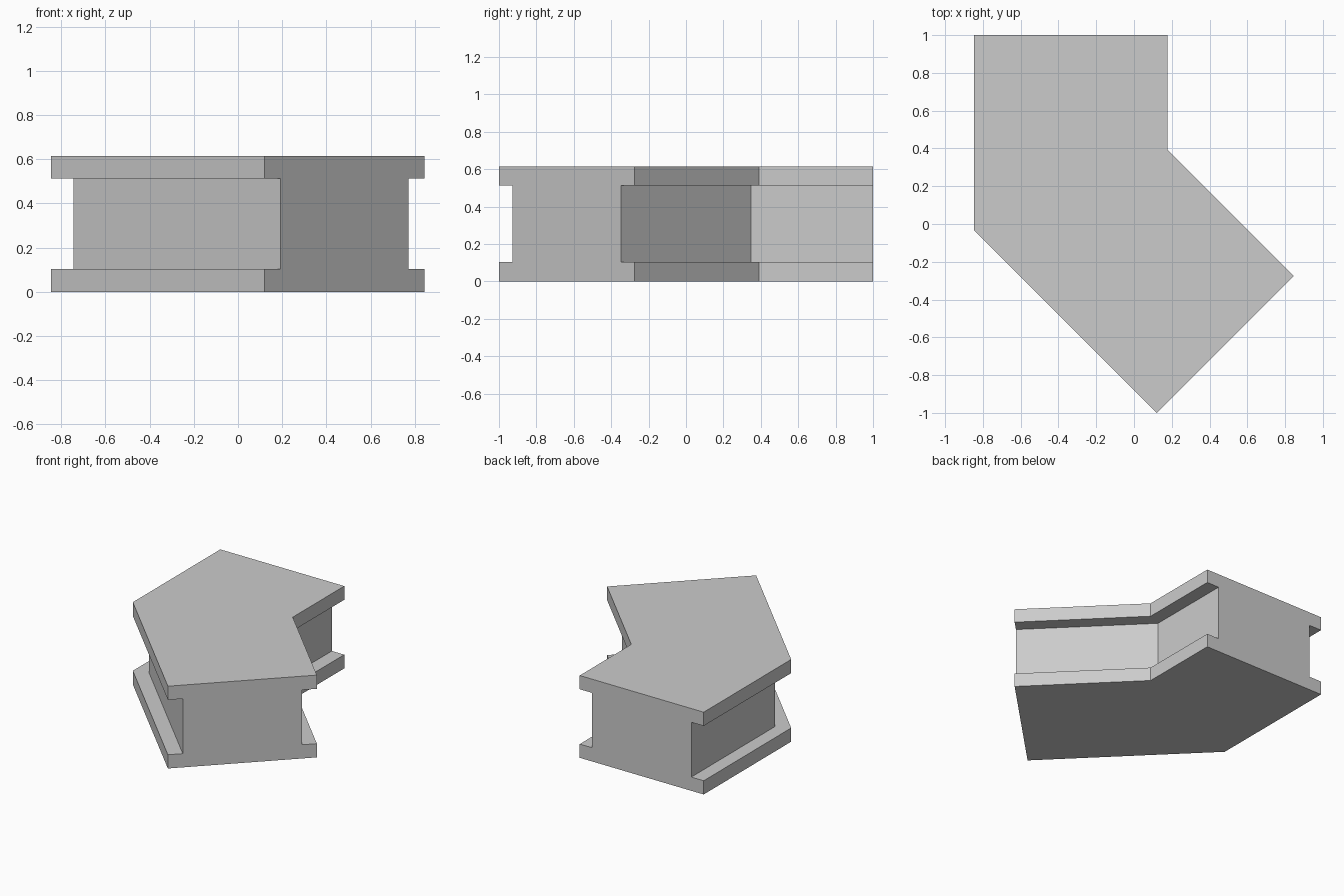
import bpy, bmesh
from mathutils import Vector

if "Cube" in bpy.data.objects:
    bpy.data.objects.remove(bpy.data.objects["Cube"])

T = 0.1025              # flange thickness and side recess depth
W, H = 5 * T, 6 * T     # half width, full height

# I-shaped cross-section: (sideways offset, height)
right = [(W, 0), (W, T), (W - T, T), (W - T, H - T), (W, H - T), (W, H)]
profile = right + [(-x, z) for x, z in reversed(right)]

# Centre path with one 45 degree bend
path = [Vector((-0.334, 1.0)), Vector((-0.334, 0.179)), Vector((0.4825, -0.6375))]


def normal(a, b):
    d = (b - a).normalized()
    return Vector((-d.y, d.x))


n1, n2 = normal(path[0], path[1]), normal(path[1], path[2])
sides = [n1, (n1 + n2) / (1 + n1.dot(n2)), n2]  # mitred at the bend

# Sweep the section along the path
bm = bmesh.new()
rings = []
for p, s in zip(path, sides):
    rings.append([bm.verts.new((p.x + s.x * o, p.y + s.y * o, z)) for o, z in profile])
for a, b in zip(rings, rings[1:]):
    for i in range(len(profile)):
        j = (i + 1) % len(profile)
        bm.faces.new((a[i], a[j], b[j], b[i]))

# End caps
bm.faces.new(rings[0])
bm.faces.new(rings[-1][::-1])
bmesh.ops.recalc_face_normals(bm, faces=bm.faces[:])

mesh = bpy.data.meshes.new("bent_beam")
bm.to_mesh(mesh)
bm.free()
bpy.context.collection.objects.link(bpy.data.objects.new("bent_beam", mesh))
